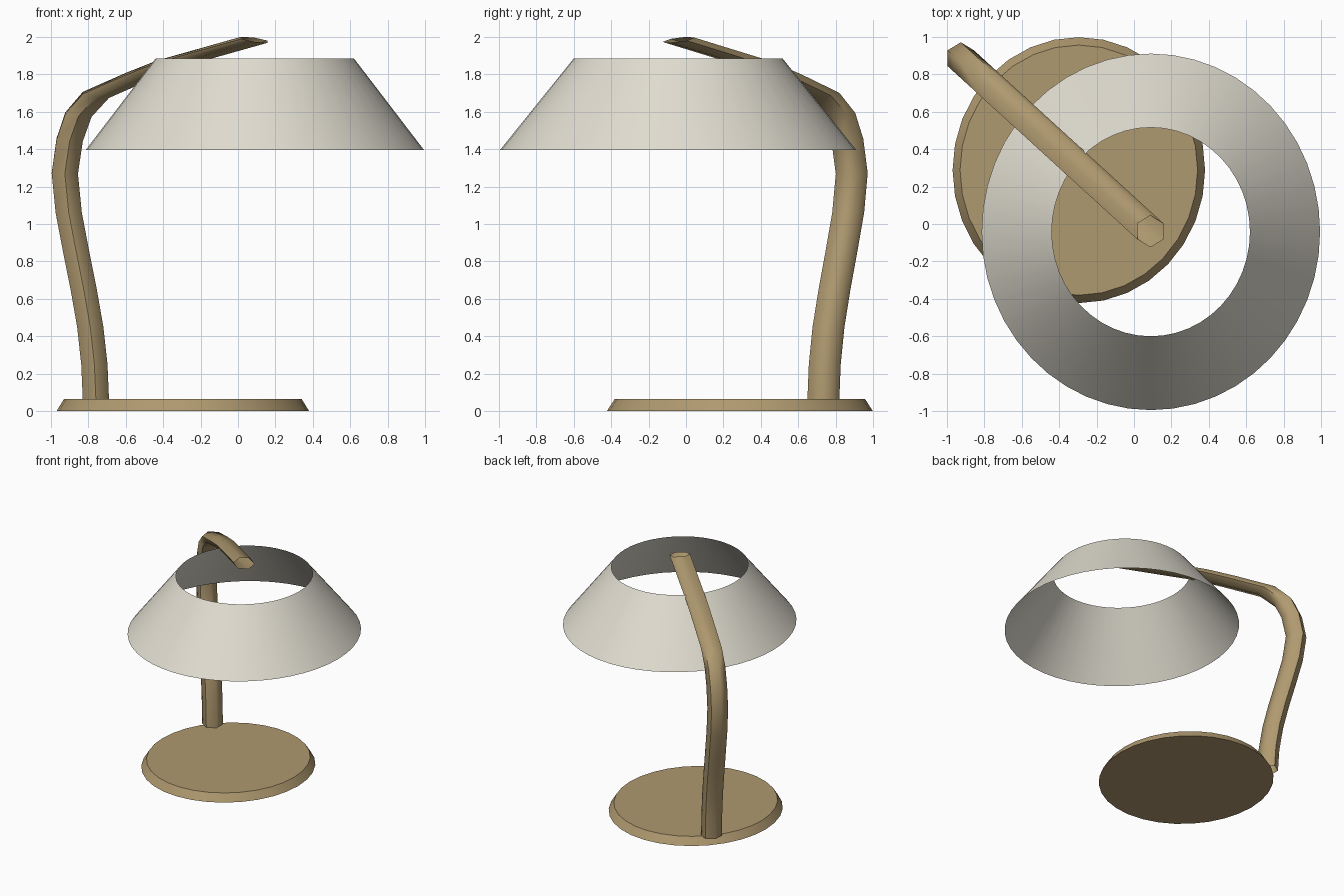
import bpy, bmesh, math
from mathutils import Vector

if "Cube" in bpy.data.objects:
    bpy.data.objects.remove(bpy.data.objects["Cube"])


def material(name, color):
    m = bpy.data.materials.new(name)
    m.diffuse_color = (*color, 1)
    m.use_nodes = True
    m.node_tree.nodes["Principled BSDF"].inputs["Base Color"].default_value = m.diffuse_color
    return m


def loft(name, rings, mat, caps=False):
    """Bridge a list of equal-sized vertex rings into a tube-like surface."""
    bm = bmesh.new()
    loops = [[bm.verts.new(p) for p in ring] for ring in rings]
    n = len(loops[0])
    for a, b in zip(loops, loops[1:]):
        for i in range(n):
            j = (i + 1) % n
            bm.faces.new((a[i], a[j], b[j], b[i]))
    if caps:
        bm.faces.new(loops[0][::-1])
        bm.faces.new(loops[-1])
    me = bpy.data.meshes.new(name)
    bm.to_mesh(me)
    bm.free()
    me.materials.append(mat)
    ob = bpy.data.objects.new(name, me)
    bpy.context.collection.objects.link(ob)
    bpy.ops.object.select_all(action='DESELECT')
    ob.select_set(True)
    bpy.context.view_layer.objects.active = ob
    bpy.ops.object.shade_smooth_by_angle(angle=math.radians(62 if not caps else 30))
    return ob


STRETCH = 1.053  # everything is slightly longer in y


def ring(x, y, z, r, n, tilt=0.0):
    """Horizontal ring; tilt lowers the side facing the arm's direction."""
    pts = []
    for i in range(n):
        a = math.pi / 2 + 2 * math.pi * i / n
        dx, dy = r * math.cos(a), r * STRETCH * math.sin(a)
        pts.append(Vector((x + dx, y + dy, z - tilt * (0.74 * dx - 0.67 * dy))))
    return pts


wood = material("tan", (0.43, 0.32, 0.16))
cloth = material("off_white", (0.75, 0.72, 0.63))

# Bevelled round base
loft("base", [ring(-0.295, 0.288, 0, 0.675, 32),
              ring(-0.295, 0.288, 0.065, 0.635, 32)], wood, caps=True)

# Open conical shade
loft("shade", [ring(0.09, -0.042, 1.395, 0.905, 48),
               ring(0.09, -0.042, 1.885, 0.53, 48)], cloth)

# Curved six-sided arm lying in one diagonal plane: (x, z, ring tilt)
path = [(-0.76, 0.065, 0), (-0.768, 0.25, 0), (-0.79, 0.45, 0), (-0.825, 0.65, 0),
        (-0.865, 0.85, 0), (-0.905, 1.06, 0), (-0.926, 1.27, 0.03),
        (-0.90, 1.45, 0.1), (-0.853, 1.585, 0.15), (-0.76, 1.69, 0.2),
        (-0.534, 1.79, 0.2), (-0.363, 1.858, 0.2), (0.088, 1.985, 0.2)]
loft("arm", [ring(x, 0.888 - 0.913 * (x + 0.928), z, 0.081, 6, t)
             for x, z, t in path], wood)
